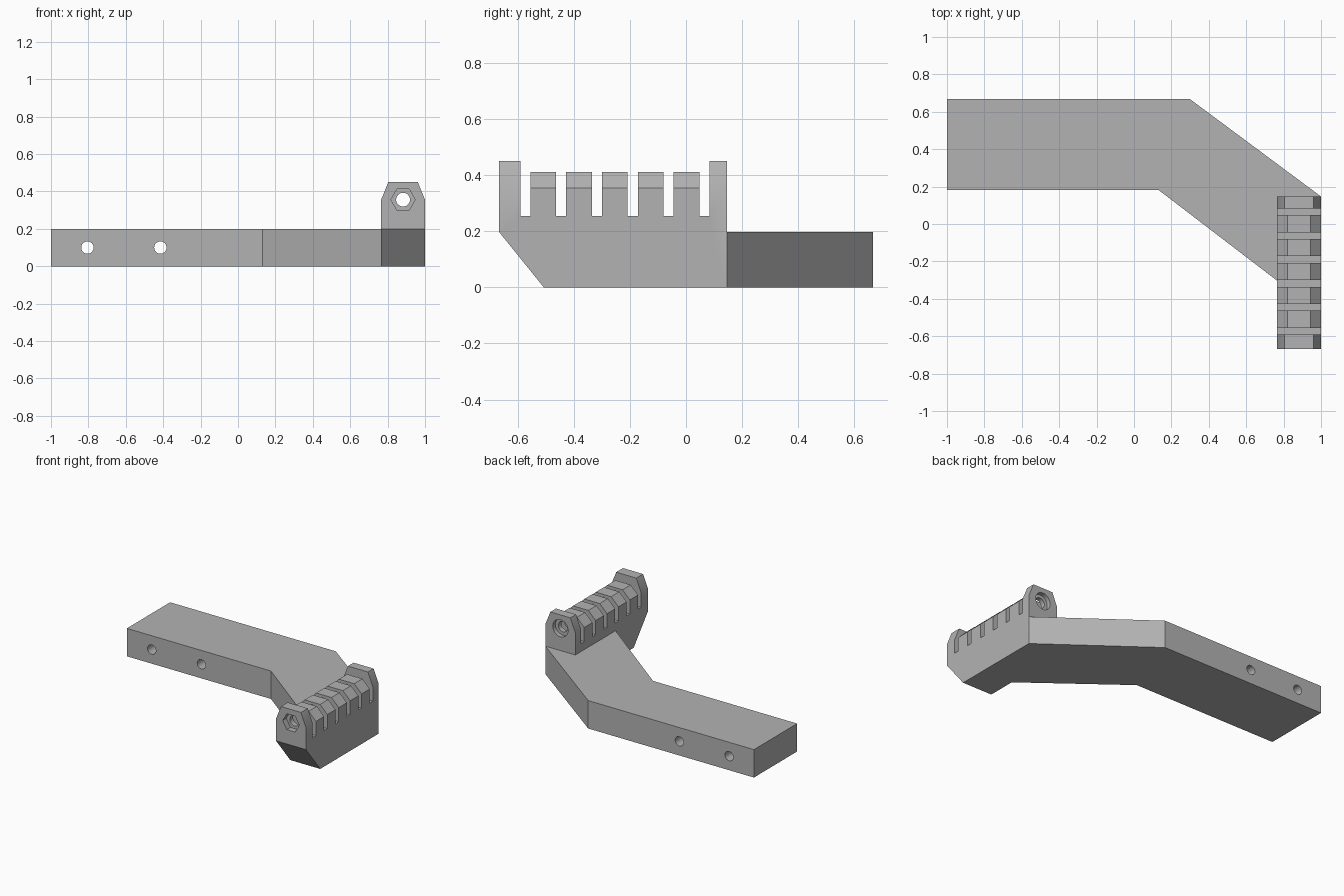
import bpy, bmesh
from math import pi
from mathutils import Vector, Matrix

if "Cube" in bpy.data.objects:
    bpy.data.objects.remove(bpy.data.objects["Cube"])

grey = bpy.data.materials.new("plain grey")
grey.use_nodes = True
grey.diffuse_color = (0.45, 0.45, 0.45, 1)
grey.node_tree.nodes["Principled BSDF"].inputs["Base Color"].default_value = grey.diffuse_color


def add_object(name, bm):
    bmesh.ops.recalc_face_normals(bm, faces=bm.faces)
    mesh = bpy.data.meshes.new(name)
    bm.to_mesh(mesh)
    bm.free()
    mesh.materials.append(grey)
    ob = bpy.data.objects.new(name, mesh)
    bpy.context.collection.objects.link(ob)
    return ob


def extrude(points, offset):
    """Solid made by pushing a flat outline along an offset."""
    bm = bmesh.new()
    face = bm.faces.new([bm.verts.new(p) for p in points])
    new = bmesh.ops.extrude_face_region(bm, geom=[face])["geom"]
    verts = [g for g in new if isinstance(g, bmesh.types.BMVert)]
    bmesh.ops.translate(bm, verts=verts, vec=Vector(offset))
    return bm


def bore(target, x, z, radius, y0, y1, sides=32, turn=0):
    """Cut a straight hole running along y."""
    bm = bmesh.new()
    place = (Matrix.Translation((x, (y0 + y1) / 2, z))
             @ Matrix.Rotation(pi / 2, 4, "X") @ Matrix.Rotation(turn, 4, "Z"))
    bmesh.ops.create_cone(bm, cap_ends=True, segments=sides, radius1=radius,
                          radius2=radius, depth=y1 - y0, matrix=place)
    cutter = add_object("hole_cutter", bm)
    cutter.hide_render = True
    mod = target.modifiers.new("hole", "BOOLEAN")
    mod.operation, mod.solver, mod.object = "DIFFERENCE", "EXACT", cutter
    bpy.context.view_layer.objects.active = target
    bpy.ops.object.modifier_apply(modifier=mod.name)
    bpy.data.objects.remove(cutter)


def finish(ob):
    bpy.ops.object.select_all(action="DESELECT")
    ob.select_set(True)
    bpy.context.view_layer.objects.active = ob
    bpy.ops.object.shade_smooth_by_angle(angle=0.5)


left, right = 0.765, 1.0
front, back = -0.667, 0.147

# Bent arm with two mounting holes
outline = [(-1, 0.667), (0.3, 0.667), (right, back), (left, back),
           (left, -0.303), (0.13, 0.183), (-1, 0.183)]
arm = add_object("bent_arm", extrude([(x, y, 0) for x, y in outline], (0, 0, 0.198)))
for x in (-0.805, -0.415):
    bore(arm, x, 0.1, 0.033, 0.1, 0.75)
finish(arm)

# Hinge block: comb-shaped side profile with six slots
low, high, slot_floor = 0.412, 0.451, 0.255
pitch, slot = 0.1277, 0.036
profile = [(back, 0), (-0.507, 0), (front, 0.198), (front, high)]
for i in range(6):
    y = -0.591 + i * pitch
    before = high if i == 0 else low
    after = high if i == 5 else low
    profile += [(y, before), (y, slot_floor), (y + slot, slot_floor), (y + slot, after)]
profile.append((back, high))
bm = extrude([(left, y, z) for y, z in profile], (right - left, 0, 0))

# Chamfer the long top edges of every knuckle
for top, size in ((high, 0.039), (low, 0.057)):
    edges = [e for e in bm.edges
             if all(abs(v.co.z - top) < 1e-4 for v in e.verts)
             and abs(e.verts[0].co.x - e.verts[1].co.x) < 1e-4]
    bmesh.ops.bevel(bm, geom=edges, offset=size, offset_type="OFFSET",
                    segments=1, affect="EDGES", profile=0.5)
block = add_object("hinge_block", bm)

# Pin hole, hexagonal nut pocket in front, round head pocket behind
pin_x, pin_z = 0.8825, 0.356
bore(block, pin_x, pin_z, 0.037, front - 0.1, back + 0.1)
bore(block, pin_x, pin_z, 0.065, front - 0.1, front + 0.04, sides=6, turn=pi / 2)
bore(block, pin_x, pin_z, 0.06, back - 0.03, back + 0.1)
finish(block)
